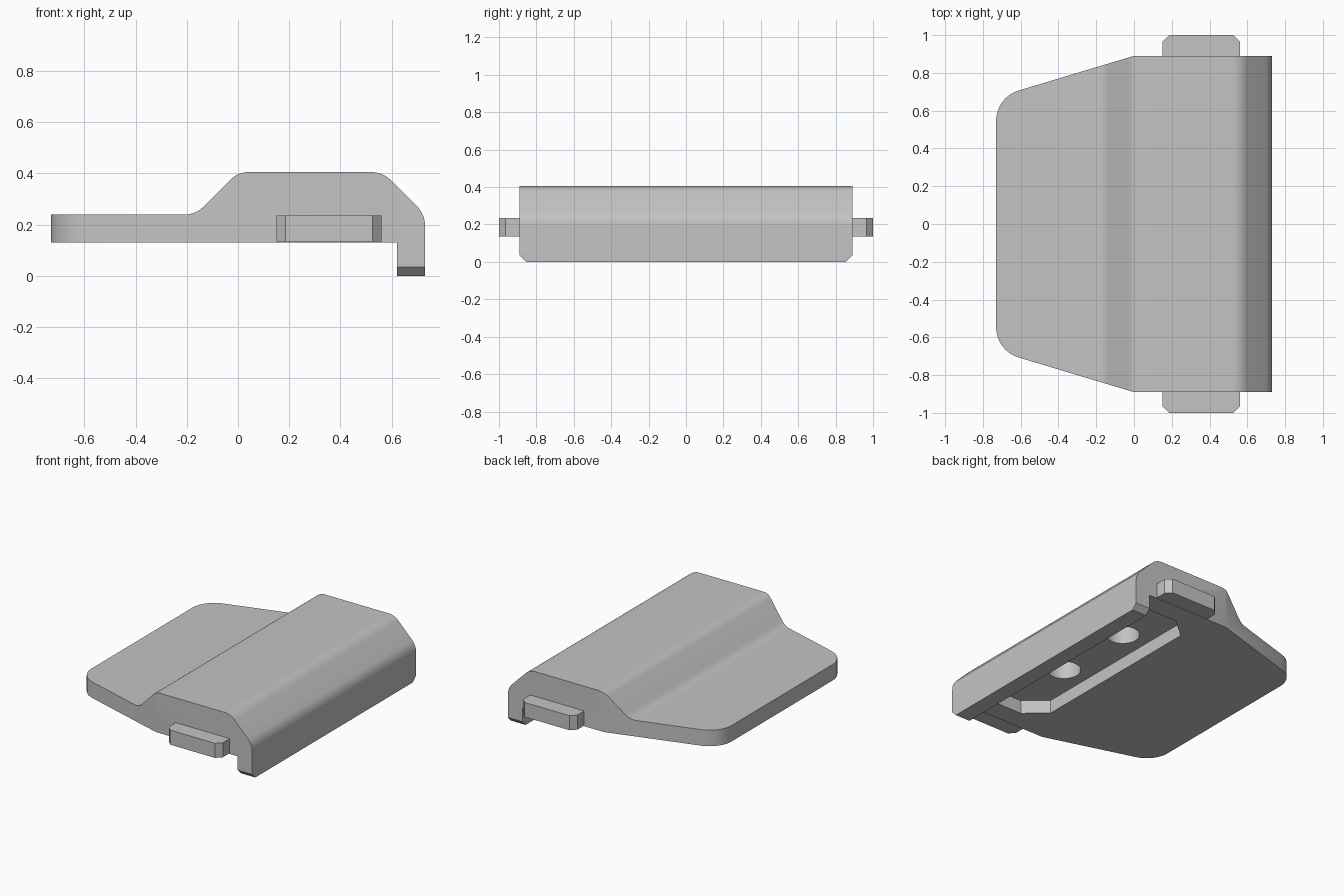
import bpy, bmesh, math
from mathutils import Vector

cube = bpy.data.objects.get("Cube")
if cube:
    bpy.data.objects.remove(cube, do_unlink=True)

# Single plain grey plastic
grey = bpy.data.materials.new("grey_plastic")
grey.use_nodes = True
GREY = (0.55, 0.55, 0.55, 1)
grey.diffuse_color = GREY
grey.node_tree.nodes["Principled BSDF"].inputs["Base Color"].default_value = GREY


def rounded(points, steps=8):
    """Outline from (a, b) or (a, b, tangent_length) corners; the latter become arcs."""
    out = []
    for i, p in enumerate(points):
        corner = Vector(p[:2])
        if len(p) == 2:
            out.append(corner)
            continue
        to_prev = (Vector(points[i - 1][:2]) - corner).normalized()
        to_next = (Vector(points[(i + 1) % len(points)][:2]) - corner).normalized()
        half = to_prev.angle(to_next) / 2
        radius = p[2] * math.tan(half)
        middle = (to_prev + to_next).normalized()
        centre = corner + middle * (p[2] / math.cos(half))
        start = corner + to_prev * p[2] - centre
        end = corner + to_next * p[2] - centre
        sweep = start.angle(end)
        for k in range(steps + 1):
            t = k / steps
            arm = start * math.sin((1 - t) * sweep) + end * math.sin(t * sweep)
            out.append(centre + arm.normalized() * radius)
    return out


def prism(name, outline, axis, low, high):
    """Extrude a flat outline along an axis."""
    place = {"x": lambda p, t: (t, p[0], p[1]),
             "y": lambda p, t: (p[0], t, p[1]),
             "z": lambda p, t: (p[0], p[1], t)}[axis]
    bm = bmesh.new()
    base = bm.faces.new([bm.verts.new(place(p, low)) for p in outline])
    made = bmesh.ops.extrude_face_region(bm, geom=[base])["geom"]
    shift = Vector(place((0, 0), high - low))
    bmesh.ops.translate(bm, vec=shift,
                        verts=[g for g in made if isinstance(g, bmesh.types.BMVert)])
    bmesh.ops.recalc_face_normals(bm, faces=bm.faces)
    mesh = bpy.data.meshes.new(name)
    bm.to_mesh(mesh)
    bm.free()
    mesh.materials.append(grey)
    obj = bpy.data.objects.new(name, mesh)
    bpy.context.collection.objects.link(obj)
    return obj


def activate(obj):
    bpy.ops.object.select_all(action="DESELECT")
    obj.select_set(True)
    bpy.context.view_layer.objects.active = obj


def carve(obj, cutter, operation):
    """Apply a boolean and discard the cutter."""
    activate(obj)
    mod = obj.modifiers.new("carve", "BOOLEAN")
    mod.object, mod.operation, mod.solver = cutter, operation, "EXACT"
    bpy.ops.object.modifier_apply(modifier=mod.name)
    bpy.data.objects.remove(cutter, do_unlink=True)


# Cover body: side profile with flat flange, raised hump and hooked lip
profile = rounded([(-0.9, 0.13), (-0.9, 0.24), (-0.165, 0.24, 0.04),
                   (0, 0.405, 0.04), (0.565, 0.405, 0.045), (0.73, 0.24, 0.045),
                   (0.73, 0), (0.62, 0), (0.62, 0.13)])
body = prism("cover_body", profile, "y", -1.1, 1.1)

# Tapered plan with rounded flange corners
plan = rounded([(0.9, -0.89), (0.9, 0.89), (0, 0.89), (-0.73, 0.671, 0.125),
                (-0.73, -0.671, 0.125), (0, -0.89)], steps=10)
carve(body, prism("plan_cutter", plan, "z", -0.5, 0.8), "INTERSECT")

# Chamfered lower ends of the lip
ends = [(-0.755, -0.1), (0.755, -0.1), (1.2, 0.345), (1.2, 0.6), (-1.2, 0.6), (-1.2, 0.345)]
carve(body, prism("lip_cutter", ends, "x", -1, 1), "INTERSECT")

# Long recess underneath, chamfered on the flange side
recess = [(0.15, -0.63), (0.29, -0.75), (0.57, -0.75),
          (0.57, 0.75), (0.29, 0.75), (0.15, 0.63)]
carve(body, prism("recess_cutter", recess, "z", 0.05, 0.22), "DIFFERENCE")

# Two blind round sockets in the recess
for side in (-1, 1):
    circle = [(0.33 + 0.105 * math.cos(k * math.tau / 32),
               side * 0.285 + 0.105 * math.sin(k * math.tau / 32)) for k in range(32)]
    carve(body, prism("socket_cutter", circle, "z", 0.18, 0.34), "DIFFERENCE")

activate(body)
bpy.ops.object.shade_smooth_by_angle(angle=math.radians(25))

# End tabs with clipped outer corners
for name, side in (("front_tab", -1), ("back_tab", 1)):
    tab = [(0.15, 0.87), (0.56, 0.87), (0.56, 0.965), (0.525, 1),
           (0.185, 1), (0.15, 0.965)]
    prism(name, [(x, side * y) for x, y in tab], "z", 0.135, 0.235)
